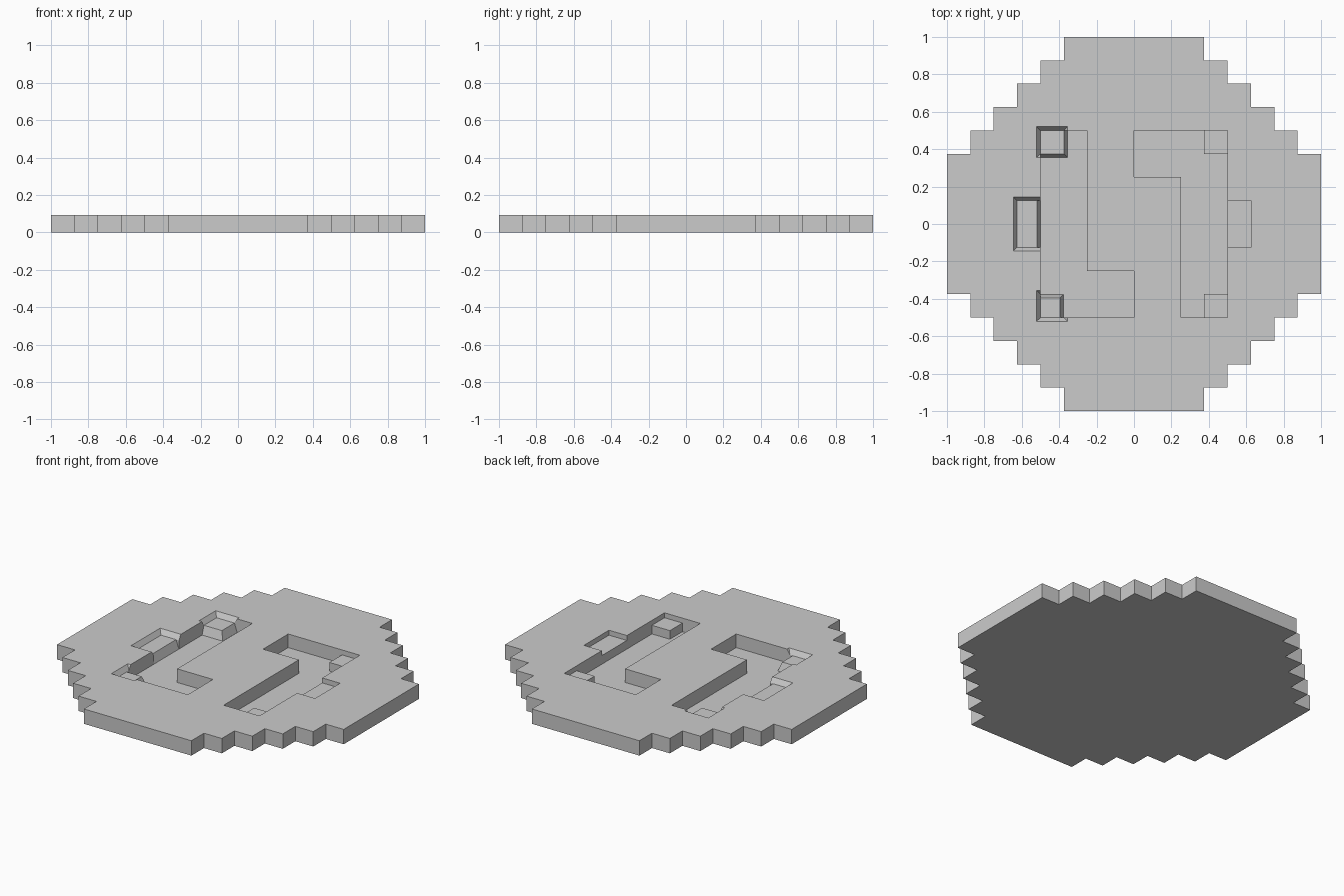
import bpy, bmesh

cube = bpy.data.objects.get("Cube")
if cube:
    bpy.data.objects.remove(cube, do_unlink=True)

P = 0.125            # one pixel of the design
TOP = 0.75 * P       # coin thickness
STEP = 0.5 * P       # level of the half-height pixels
FLOOR = 0.008        # bottom of the deep recesses
FLARE = 0.02

grey = bpy.data.materials.new("plain grey")
grey.use_nodes = True
COLOUR = (0.6, 0.6, 0.6, 1)
grey.diffuse_color = COLOUR
grey.node_tree.nodes["Principled BSDF"].inputs["Base Color"].default_value = COLOUR


def loft(name, low, high, z0, z1):
    """Closed solid between two outlines with equal point counts."""
    bm = bmesh.new()
    a = [bm.verts.new((x, y, z0)) for x, y in low]
    b = [bm.verts.new((x, y, z1)) for x, y in high]
    bm.faces.new(a)
    bm.faces.new(b)
    n = len(a)
    for i in range(n):
        j = (i + 1) % n
        bm.faces.new((a[i], a[j], b[j], b[i]))
    bmesh.ops.recalc_face_normals(bm, faces=bm.faces)
    mesh = bpy.data.meshes.new(name)
    bm.to_mesh(mesh)
    bm.free()
    mesh.materials.append(grey)
    obj = bpy.data.objects.new(name, mesh)
    bpy.context.collection.objects.link(obj)
    return obj


def rect(x0, y0, x1, y1):
    return [(x0, y0), (x1, y0), (x1, y1), (x0, y1)]


def grow(x0, y0, x1, y1, d):
    return rect(x0 - d, y0 - d, x1 + d, y1 + d)


def carve(cutter):
    """Subtract a cutter from the coin, then remove it."""
    cutter.hide_render = True
    mod = coin.modifiers.new("cut", "BOOLEAN")
    mod.operation = "DIFFERENCE"
    mod.solver = "EXACT"
    mod.object = cutter
    bpy.context.view_layer.objects.active = coin
    bpy.ops.object.modifier_apply(modifier=mod.name)
    bpy.data.objects.remove(cutter, do_unlink=True)


# Stepped coin body: one quarter of the staircase, turned four times
quarter = [(8, -3)]
for k in range(5):
    quarter += [(8 - k, 3 + k), (7 - k, 3 + k)]
quarter.append((3, 8))
quarter = quarter[1:]
outline = []
for turn in range(4):
    outline += [(x * P, y * P) for x, y in quarter]
    quarter = [(-y, x) for x, y in quarter]
coin = loft("coin_body", outline, outline, 0, TOP)

# Two deep hook-shaped recesses, each the other turned half way round
hook = [(-4, -4), (0, -4), (0, -2), (-2, -2), (-2, 4), (-4, 4)]
for side in (1, -1):
    shape = [(x * P * side, y * P * side) for x, y in hook]
    carve(loft("recess_cutter", shape, shape, FLOOR, TOP + 0.05))

# Half-depth notches at the outer sides, the left-hand one flared
notch = (4 * P, -P, 5 * P, P)
r = rect(notch[0] - 0.05, *notch[1:])
carve(loft("notch_cutter", r, r, STEP, TOP + 0.05))
notch = (-5 * P, -P, -4 * P, P)
rise = 2 * (TOP - STEP)
carve(loft("flared_notch_cutter", rect(*notch), grow(*notch, 2 * FLARE),
           STEP, STEP + rise))
carve(loft("riser_cutter", rect(-4 * P, -P, -3.5 * P, P),
           rect(-4 * P - FLARE, -P, -3.5 * P, P), FLOOR, STEP + 0.001))

# Half-height corner blocks inside the recesses
for y, label in ((3 * P, "back"), (-4 * P, "front")):
    r = rect(3 * P, y, 4 * P, y + P)
    loft(f"{label}_corner_block", r, r, FLOOR / 2, STEP)

    # Flared pair on the other side, with a flared rim cut in the coin
    cell = (-4 * P, y, -3 * P, y + P)
    carve(loft("rim_cutter", rect(*cell), grow(*cell, 2 * FLARE),
               STEP, STEP + rise))
    if label == "back":
        base = rect(-4 * P, y - FLARE, -3 * P + FLARE, y + P)
        top = rect(*cell)
    else:
        base = rect(*cell)
        top = rect(-4 * P, y, -3 * P - FLARE, y + P - FLARE)
    loft(f"{label}_flared_block", base, top, FLOOR / 2, STEP)
